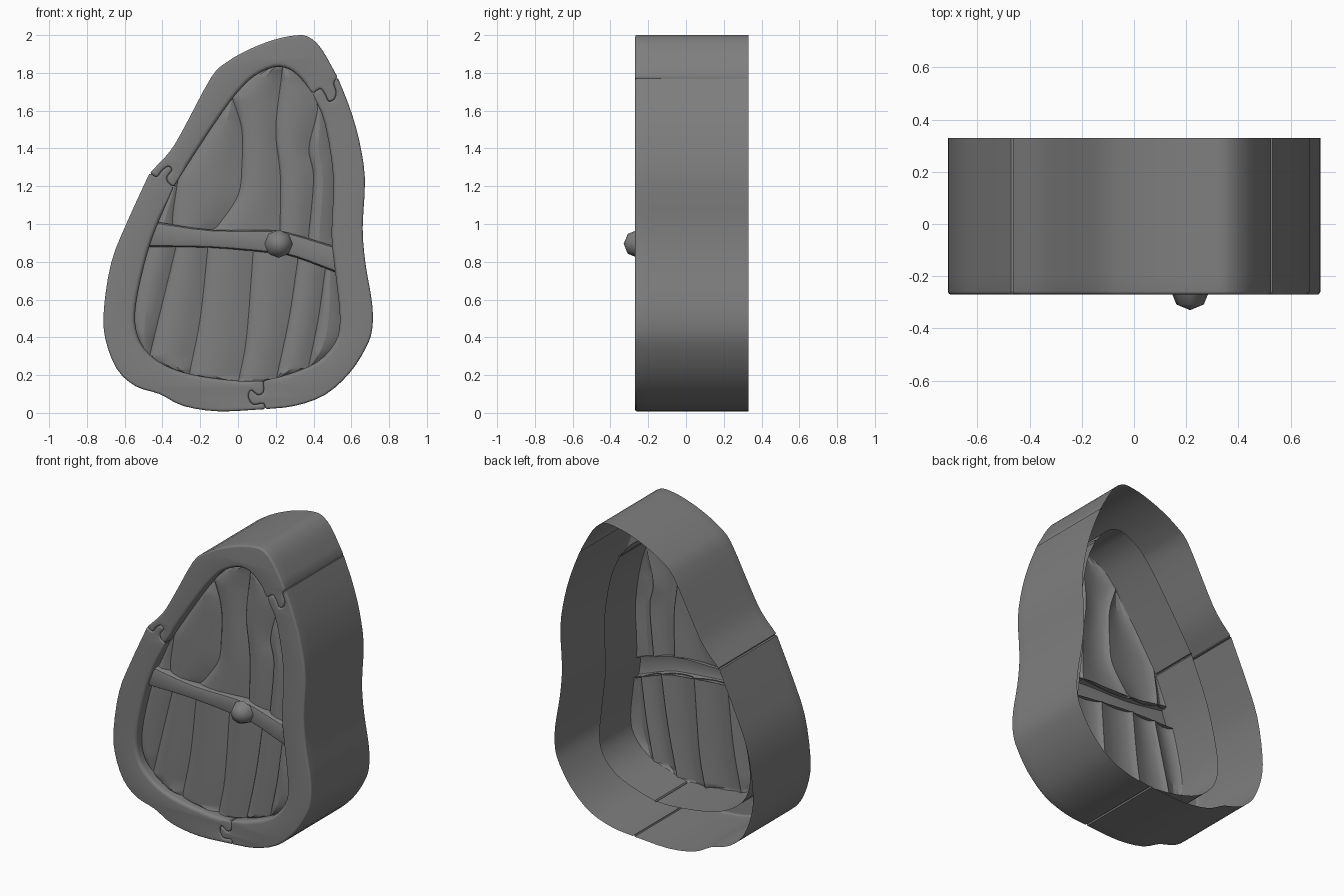
import bpy, bmesh
from math import sin, cos, pi
from mathutils import Vector
from mathutils.geometry import tessellate_polygon

if "Cube" in bpy.data.objects:
    bpy.data.objects.remove(bpy.data.objects["Cube"])

FRONT, BACK = -0.27, 0.33       # outer wall depth range
PANEL, LIP = -0.20, 0.12        # plank plane, rear edge of the inner wall
grey = bpy.data.materials.new("dark_grey")
grey.diffuse_color = (.21, .21, .21, 1)
grey.use_nodes = True
grey.node_tree.nodes["Principled BSDF"].inputs["Base Color"].default_value = grey.diffuse_color


def smooth(pts, n=3):
    """Catmull-Rom curve through 2D points."""
    p = [Vector(q) for q in pts]
    p = [2 * p[0] - p[1]] + p + [2 * p[-1] - p[-2]]
    out = []
    for i in range(1, len(p) - 2):
        a, b, c, d = p[i - 1:i + 3]
        for k in range(n):
            t = k / n
            out.append(0.5 * (2 * b + (c - a) * t + (2 * a - 5 * b + 4 * c - d) * t * t
                              + (3 * b - a - 3 * c + d) * t ** 3))
    return out + [p[-2]]


def finish(bm, name, angle=0.7):
    me = bpy.data.meshes.new(name)
    bm.to_mesh(me)
    bm.free()
    me.materials.append(grey)
    ob = bpy.data.objects.new(name, me)
    bpy.context.collection.objects.link(ob)
    bpy.ops.object.select_all(action='DESELECT')
    ob.select_set(True)
    bpy.context.view_layer.objects.active = ob
    bpy.ops.object.shade_smooth_by_angle(angle=angle)


# Frame outlines (x, z), clockwise, split at the three jigsaw joints
outer = [
    [(.527, 1.778), (.59, 1.62), (.64, 1.45), (.672, 1.24), (.66, .98), (.675, .79), (.71, .58),
     (.71, .44), (.675, .34), (.59, .21), (.46, .095), (.30, .037), (.145, .02)],
    [(.145, .02), (-.10, .008), (-.29, .037), (-.415, .10), (-.54, .14), (-.64, .23), (-.702, .39),
     (-.71, .55), (-.67, .80), (-.585, 1.015), (-.468, 1.27)],
    [(-.468, 1.27), (-.36, 1.385), (-.28, 1.52), (-.14, 1.78), (-.055, 1.86), (.06, 1.925),
     (.19, 1.975), (.30, 1.998), (.37, 1.992), (.44, 1.93), (.527, 1.778)]]
inner = [
    [(.395, 1.69), (.46, 1.53), (.505, 1.24), (.495, .947), (.515, .745), (.54, .50),
     (.515, .375), (.42, .27), (.27, .206), (.135, .17)],
    [(.135, .17), (0, .17), (-.23, .20), (-.39, .254), (-.495, .34), (-.54, .445), (-.54, .577),
     (-.495, .79), (-.44, .963), (-.34, 1.196)],
    [(-.34, 1.196), (-.23, 1.37), (-.10, 1.566), (0, 1.70), (.087, 1.783), (.19, 1.83),
     (.27, 1.82), (.335, 1.767), (.395, 1.69)]]
joints = [
    [(.527, 1.778), (.507, 1.745), (.52, 1.70), (.51, 1.66), (.48, 1.65), (.465, 1.68),
     (.44, 1.715), (.415, 1.705), (.395, 1.69)],
    [(.145, .02), (.135, .05), (.08, .045), (.055, .085), (.07, .12), (.105, .095),
     (.135, .11), (.135, .17)],
    [(-.468, 1.27), (-.43, 1.25), (-.405, 1.28), (-.37, 1.305), (-.35, 1.285), (-.375, 1.25),
     (-.37, 1.22), (-.34, 1.196)]]


def round_ends(arc, start, end):
    """Tuck both arc ends into the frame so neighbouring pieces meet in a groove."""
    def tuck(p, along, inward):
        return [p + (Vector(inward) - p).normalized() * .009,
                p + (along - p).normalized() * .007]
    return (tuck(arc[0], arc[1], start) + arc[1:-1] + tuck(arc[-1], arc[-2], end)[::-1])


# Frame pieces: rounded front face, inner wall, deeper outer wall, open back
def frame_piece(i, name):
    j0, j1 = joints[i], joints[(i + 1) % 3]
    arc = round_ends(smooth(outer[i]), j0[1], j1[1])
    rim = round_ends(smooth(inner[i])[::-1], j1[-2], j0[-2])
    seam_a, seam_b = smooth(j1)[2:-2], smooth(j0)[::-1][2:-2]
    loop = arc + seam_a + rim + seam_b
    n = len(loop)
    first = len(arc) + len(seam_a)
    radius = [.022 if first + 3 <= k < first + len(rim) - 3 else .012 for k in range(n)]
    normals = []
    for k in range(n):
        a = (loop[k] - loop[k - 1]).normalized()
        b = (loop[(k + 1) % n] - loop[k]).normalized()
        t = a + b
        m = Vector((t.y, -t.x)).normalized()          # inward for a clockwise loop
        normals.append(m / max(.75, m.dot(Vector((a.y, -a.x)))))
    bm = bmesh.new()
    rings = [[bm.verts.new((p.x, PANEL, p.y)) for p in loop]]
    for s in range(5):
        q = s / 4 * pi / 2
        rings.append([])
        for p, m, r in zip(loop, normals, radius):
            c = p + m * r * (1 - cos(q))
            rings[-1].append(bm.verts.new((c.x, FRONT + r * (1 - sin(q)), c.y)))
    for lo, hi in zip(rings, rings[1:]):
        for k in range(n):
            j = (k + 1) % n
            bm.faces.new((lo[k], hi[k], hi[j], lo[j]))
    for start, line, depth in ((0, arc, BACK), (first, rim, LIP)):
        rear = [bm.verts.new((p.x, depth, p.y)) for p in line]
        edge = rings[0][start:start + len(line)]
        for k in range(len(line) - 1):
            bm.faces.new((edge[k], edge[k + 1], rear[k + 1], rear[k]))
    top = rings[-1]
    for tri in tessellate_polygon([[Vector((v.co.x, v.co.z, 0)) for v in top]]):
        if len(set(tri)) == 3:
            bm.faces.new([top[t] for t in tri])
    bmesh.ops.recalc_face_normals(bm, faces=bm.faces)
    if sum(f.normal.y for f in bm.faces) > 0:
        bmesh.ops.reverse_faces(bm, faces=bm.faces)
    finish(bm, name)


for i, name in enumerate(("frame_right", "frame_left", "frame_top")):
    frame_piece(i, name)

hole = [Vector((p.x * 1.01, 1 + (p.y - 1) * 1.008)) for a in inner for p in smooth(a)[:-1]]
bar_top = smooth([(-.435, 1.012), (-.15, .97), (.17, .967), (.30, .945), (.50, .885)])
bar_low = smooth([(-.475, .878), (-.15, .875), (.17, .847), (.30, .825), (.515, .745)])


def span(z):
    """Left and right limits of the opening at height z."""
    xs = []
    for a, b in zip(hole, hole[1:] + hole[:1]):
        if (a.y > z) != (b.y > z):
            xs.append(a.x + (b.x - a.x) * (z - a.y) / (b.y - a.y))
    return min(xs), max(xs)


def lookup(curve, s, key, val):
    if s <= curve[0][key]:
        return curve[0][val]
    for a, b in zip(curve, curve[1:]):
        if s <= b[key]:
            return a[val] + (b[val] - a[val]) * (s - a[key]) / (b[key] - a[key])
    return curve[-1][val]


# Panels: wavy planks clipped to the opening and to the crossbar edge
def planks(name, zs, seams, clip):
    curves = [smooth(s, 5) for s in seams]
    profile = [(0, 0), (.06, .012), (.18, .022), (.45, .028), (.75, .018), (1, 0)]
    bm = bmesh.new()
    for s in range(len(curves) + 1):
        grid = []
        for z in zs:
            lo, hi = span(z)
            a = lo if s == 0 else min(max(lookup(curves[s - 1], z, 1, 0), lo), hi)
            b = hi if s == len(curves) else min(max(lookup(curves[s], z, 1, 0), lo), hi)
            w = min(1, max(0, b - a) / .1)
            xs = [(a + (b - a) * t, PANEL - h * w) for t, h in profile]
            grid.append([bm.verts.new((x, y, clip(x, z))) for x, y in xs])
        for g, h in zip(grid, grid[1:]):
            for c in range(len(profile) - 1):
                bm.faces.new((g[c], g[c + 1], h[c + 1], h[c]))
    bmesh.ops.remove_doubles(bm, verts=bm.verts, dist=3e-4)
    finish(bm, name, 0.4)


bottom, top = min(p.y for p in hole) + .001, max(p.y for p in hole) - .001
N = 50
planks("lower_planks", [bottom + (.885 - bottom) * (r / N) ** 2 for r in range(N + 1)], [
    [(-.468, .30), (-.42, .50), (-.33, .87)],
    [(-.255, .22), (-.20, .50), (-.16, .87)],
    [(.003, .17), (.045, .40), (.08, .85)],
    [(.205, .19), (.27, .50), (.315, .80)],
    [(.373, .24), (.425, .50), (.46, .75)]],
    lambda x, z: min(z, lookup(bar_low, x, 0, 1) + .006))
planks("upper_planks", [top - (top - .875) * (r / N) ** 2 for r in range(N, -1, -1)], [
    [(-.345, .95), (-.345, 1.05), (-.32, 1.22)],
    [(-.16, .93), (-.10, 1.0), (0, 1.15), (.02, 1.3), (.02, 1.5), (-.03, 1.67)],
    [(.22, .90), (.225, 1.24), (.20, 1.5), (.235, 1.82)],
    [(.37, .90), (.40, 1.24), (.375, 1.4), (.42, 1.6), (.40, 1.7)]],
    lambda x, z: max(z, lookup(bar_top, x, 0, 1) - .006))

# Crossbar: bent strip with rounded upper and lower edges
section = [(0, -.20), (0, -.235), (.06, -.248), (.2, -.253), (.8, -.253), (.94, -.248),
           (1, -.235), (1, -.20)]
bm = bmesh.new()
grid = []
for u, l in zip(bar_top, bar_low):
    grid.append([bm.verts.new((l.x + (u.x - l.x) * t, y, l.y + (u.y - l.y) * t))
                 for t, y in section])
for g, h in zip(grid, grid[1:]):
    for c in range(len(section) - 1):
        bm.faces.new((g[c], h[c], h[c + 1], g[c + 1]))
finish(bm, "crossbar")

# Knob: low-poly ball with an open back
bm = bmesh.new()
bmesh.ops.create_uvsphere(bm, u_segments=8, v_segments=4, radius=.074)
bmesh.ops.delete(bm, geom=[v for v in bm.verts if v.co.z < -.04], context='VERTS')
for v in bm.verts:
    v.co = Vector((v.co.x + .215, -.256 - v.co.z, v.co.y + .895))
bmesh.ops.recalc_face_normals(bm, faces=bm.faces)
if sum(f.normal.y for f in bm.faces) > 0:
    bmesh.ops.reverse_faces(bm, faces=bm.faces)
finish(bm, "knob", 1.0)
